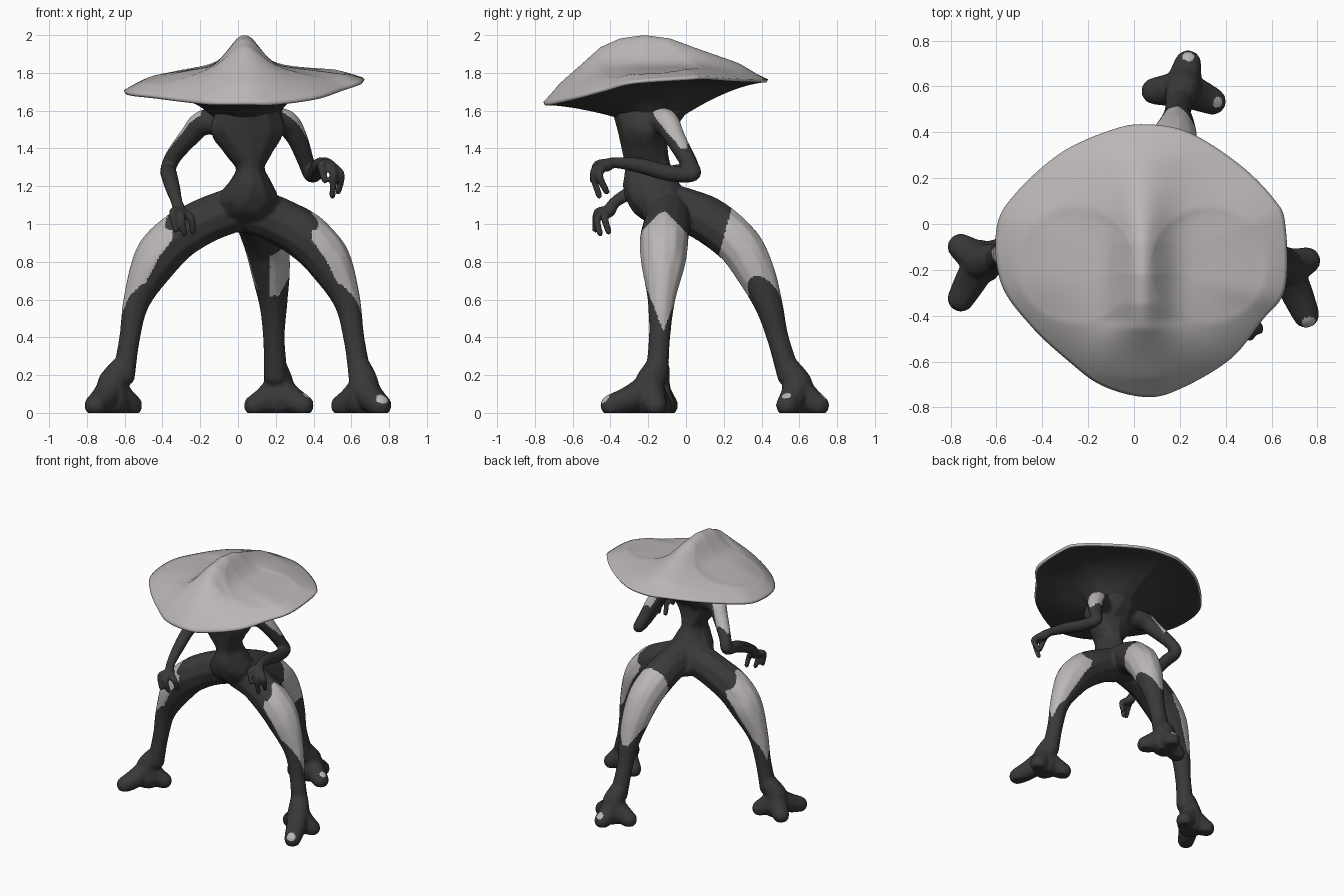
import bpy, bmesh, math
from mathutils import Vector

if "Cube" in bpy.data.objects:
    bpy.data.objects.remove(bpy.data.objects["Cube"])


def material(name, rgb):
    m = bpy.data.materials.new(name)
    m.diffuse_color = (*rgb, 1)
    m.use_nodes = True
    m.node_tree.nodes["Principled BSDF"].inputs["Base Color"].default_value = m.diffuse_color
    return m


DARK = material("charcoal skin", (0.042, 0.041, 0.041))
LIGHT = material("pale grey plate", (0.5, 0.47, 0.47))


def spline(pts, n, closed=False):
    """Smooth points through pts, any number of values each."""
    k, out = len(pts), []
    get = (lambda i: pts[i % k]) if closed else (lambda i: pts[min(max(i, 0), k - 1)])
    for i in range(k if closed else k - 1):
        quad = list(zip(get(i - 1), get(i), get(i + 1), get(i + 2)))
        for j in range(n):
            t = j / n
            out.append([0.5 * (2 * b + (c - a) * t + (2 * a - 5 * b + 4 * c - d) * t * t
                               + (3 * b - a - 3 * c + d) * t ** 3) for a, b, c, d in quad])
    if not closed:
        out.append(list(pts[-1]))
    return out


def lin(x, table):
    """Linear lookup in a sorted table."""
    if x <= table[0][0]:
        return table[0][1]
    for (a, p), (b, q) in zip(table, table[1:]):
        if x <= b:
            return p + (q - p) * (x - a) / (b - a)
    return table[-1][1]


# ---------- wide cap ----------
CX, CY = 0.04, -0.2
rim_pts = [(.66, 0, 1.775), (.66, -.28, 1.755), (.56, -.42, 1.72), (.42, -.59, 1.675),
           (.2, -.72, 1.645), (.05, -.755, 1.645), (-.14, -.705, 1.645), (-.29, -.595, 1.66),
           (-.45, -.445, 1.68), (-.58, -.26, 1.695), (-.6, -.02, 1.71), (-.52, .13, 1.73),
           (-.32, .31, 1.76), (-.1, .41, 1.77), (.05, .435, 1.765), (.24, .4, 1.765),
           (.46, .26, 1.77), (.61, .11, 1.78)]
crest = [(-.757, 1.645), (-.67, 1.745), (-.56, 1.84), (-.455, 1.935), (-.35, 1.982),
         (-.22, 2.0), (-.085, 1.982), (.07, 1.925), (.285, 1.85), (.43, 1.765)]


def flat(r, rim):
    return rim + (1.855 - rim) * (1 - r ** 2.8)


def cap_top(x, y, r, rim):
    span, mid = (.555, 1.645) if y < CY else (.635, 1.765)
    height = lin(y, crest) - flat(min(abs(y - CY) / span, 1), mid)
    width = lin(y, [(-.7, .26), (-.55, .18), (-.42, .115), (.0, .11), (.3, .15)])
    z = flat(r, rim) + height * math.exp(-((x - .035) / width) ** 2) * (1 - r ** 12)
    for s in (-1, 1):                                   # shallow round hollows
        d = math.hypot(x - .035 - s * .29, y + .18) / .25
        if d < 1:
            z -= .022 * (1 - d * d) ** .7
    return z


def build_cap():
    rim = spline(rim_pts, 8, True)
    n = len(rim)
    tops = [.004] + [(i + 1) / 40 for i in range(40)]
    unders = [.985 - .735 * i / 18 for i in range(19)]
    bm = bmesh.new()
    rings = []
    for k, r in enumerate(tops + unders):
        ring = []
        for px, py, pz in rim:
            x, y = CX + r * (px - CX), CY + r * (py - CY)
            if k < len(tops):
                z = cap_top(x, y, r, pz)
            else:
                side = abs(px - CX) / math.hypot(px - CX, py - CY)
                z = pz - .015 - (pz - 1.57) * ((.985 - r) / .735) ** (1.55 + 2.2 * side)
            ring.append(bm.verts.new((x, y, z)))
        rings.append(ring)
    bm.faces.new(rings[0])
    for k in range(len(rings) - 1):
        for i in range(n):
            j = (i + 1) % n
            f = bm.faces.new((rings[k][i], rings[k][j], rings[k + 1][j], rings[k + 1][i]))
            f.material_index = 1 if k >= len(tops) else 0
    bmesh.ops.recalc_face_normals(bm, faces=bm.faces)
    me = bpy.data.meshes.new("cap")
    bm.to_mesh(me)
    bm.free()
    me.materials.append(LIGHT)
    me.materials.append(DARK)
    me.polygons.foreach_set("use_smooth", [True] * len(me.polygons))
    bpy.context.collection.objects.link(bpy.data.objects.new("cap", me))


build_cap()

# ---------- body: limbs as swept balls fused into one skin ----------
ball = bmesh.new()
bmesh.ops.create_icosphere(ball, subdivisions=2, radius=1)
ball.verts.ensure_lookup_table()
ball_v = [v.co.copy() for v in ball.verts]
ball_f = [[v.index for v in f.verts] for f in ball.faces]
ball.free()
verts, faces = [], []


def limb(*pts):
    """Points are x, y, z, radius or x, y, z, x radius, y radius."""
    for p in spline(pts, 14):
        rx, ry, rz = (p[3], p[4], min(p[3:]) * .6) if len(p) == 5 else (p[3],) * 3
        base = len(verts)
        verts.extend((p[0] + v.x * rx, p[1] + v.y * ry, p[2] + v.z * rz) for v in ball_v)
        faces.extend([i + base for i in f] for f in ball_f)


# torso
limb((.05, -.17, 1.7, .17, .24), (.05, -.19, 1.61, .17, .205), (.05, -.22, 1.5, .205, .145),
     (.055, -.22, 1.41, .145, .125), (.065, -.2, 1.3, .08, .125), (.065, -.18, 1.2, .12, .155),
     (.055, -.14, 1.11, .17, .165), (.06, -.05, 1.03, .15, .14))


# feet: a sloping hub with three flat-soled toes
def foot(ankle, hub, toes):
    limb((*ankle, .066), (*hub, .15, .082), (*hub, .07, .098))
    for tx, ty in toes:
        mx, my = (hub[0] + tx) / 2, (hub[1] + ty) / 2
        limb((*hub, .14, .075), (mx, my, .075, .072), (tx, ty, .04, .06))


foot((-.62, -.15, .23), (-.665, -.165), [(-.755, -.1), (-.755, -.325), (-.565, -.115)])
foot((.645, -.16, .23), (.665, -.195), [(.755, -.16), (.75, -.395), (.55, -.13)])
foot((.2, .545, .23), (.215, .59), [(.235, .7), (.09, .58), (.343, .535)])

# front legs
for s in (-1, 1):
    limb(*[(.02 + s * u, y, z, r) for u, y, z, r in
           [(.06, -.1, 1.07, .125), (.2, -.1, 1.015, .125), (.35, -.115, .925, .13),
            (.46, -.12, .8, .12), (.555, -.13, .6, .075), (.593, -.14, .4, .058),
            (.625, -.155, .2, .063)]])
# back leg
limb((.08, -.02, 1.08, .12), (.11, .12, 1.02, .125), (.15, .27, .9, .122),
     (.172, .36, .76, .108), (.187, .435, .58, .078), (.19, .485, .4, .06), (.2, .545, .2, .065))

# arms
limb((.08, -.19, 1.53, .09), (.24, -.11, 1.54, .072), (.31, -.06, 1.46, .057),
     (.36, .01, 1.33, .045), (.385, .035, 1.265, .042), (.41, -.09, 1.27, .045),
     (.43, -.25, 1.31, .041), (.46, -.38, 1.325, .03), (.48, -.42, 1.31, .036))
limb((.03, -.19, 1.53, .09), (-.17, -.12, 1.54, .07), (-.25, -.07, 1.47, .057),
     (-.34, .0, 1.36, .045), (-.37, .02, 1.29, .043), (-.365, -.1, 1.26, .045),
     (-.345, -.25, 1.19, .041), (-.325, -.37, 1.12, .032), (-.31, -.405, 1.07, .036))

# fingers
for a, b, c in [((.48, -.43, 1.31), (.505, -.49, 1.27), (.5, -.46, 1.15)),
                ((.49, -.43, 1.31), (.545, -.46, 1.26), (.53, -.42, 1.17)),
                ((.47, -.42, 1.32), (.44, -.475, 1.31), (.46, -.495, 1.23)),
                ((-.305, -.41, 1.07), (-.3, -.47, 1.03), (-.285, -.455, .95)),
                ((-.3, -.41, 1.06), (-.25, -.43, 1.03), (-.24, -.41, .96)),
                ((-.31, -.41, 1.07), (-.345, -.47, 1.06), (-.33, -.48, .97))]:
    limb((*a, .028), (*b, .022), (*c, .018))

mesh = bpy.data.meshes.new("limb balls")
mesh.from_pydata(verts, [], faces)
body = bpy.data.objects.new("body", mesh)
bpy.context.collection.objects.link(body)
fuse = body.modifiers.new("fuse", 'REMESH')
fuse.mode = 'VOXEL'
fuse.voxel_size = .009
soft = body.modifiers.new("soften", 'SMOOTH')
soft.factor = .5
soft.iterations = 6
skin = bpy.data.meshes.new_from_object(
    body.evaluated_get(bpy.context.evaluated_depsgraph_get()))
body.modifiers.clear()
body.data = skin
skin.name = "body"

# flat soles
for v in skin.vertices:
    v.co.z = max(v.co.z, 0)

# ---------- pale plates on thighs, shoulders and toes ----------
front_mid = [(.4, .6), (.6, .555), (.82, .44), (.93, .36), (1.1, .3)]
front_width = [(.43, 0), (.6, .065), (.8, .14), (.95, .125), (1.08, 0)]
back_mid = [(.4, .48), (.58, .43), (.76, .36), (.9, .27), (1.1, .15)]
back_width = [(.57, .02), (.7, .09), (.82, .16), (1.08, .16)]
nails = [(Vector((.765, -.435, .08)), .034), (Vector((.37, .53, .1)), .026),
         (Vector((.237, .735, .09)), .028)]


def is_plate(c):
    x, y, z = c
    u = abs(x - .02)
    if .43 < z < 1.09 and y < .1:
        if u > .37 and u > lin(z, front_mid) and abs(y + .12) < lin(z, front_width):
            return True
    if .57 < z < 1.12 and y > .17 + (z - .82) * .27:
        wrap = .2 if x > .17 and z > .62 else .05
        if y > lin(z, back_mid) - wrap and abs(x - .17) < lin(z, back_width):
            return True
    if 1.4 < z < 1.62 and u > .2:
        reach = lin(z, [(1.4, .015), (1.47, .05), (1.57, .09), (1.62, .08)])
        mid = lin(z, [(1.4, -.01), (1.6, -.09)])
        core = lin(z, [(1.4, .3), (1.47, .265), (1.56, .215)])
        return u > core and abs(y - mid) < reach
    return z < .15 and any((c - n).length < r for n, r in nails)


skin.materials.clear()
skin.materials.append(DARK)
skin.materials.append(LIGHT)
for p in skin.polygons:
    p.use_smooth = True
    p.material_index = int(is_plate(p.center))
